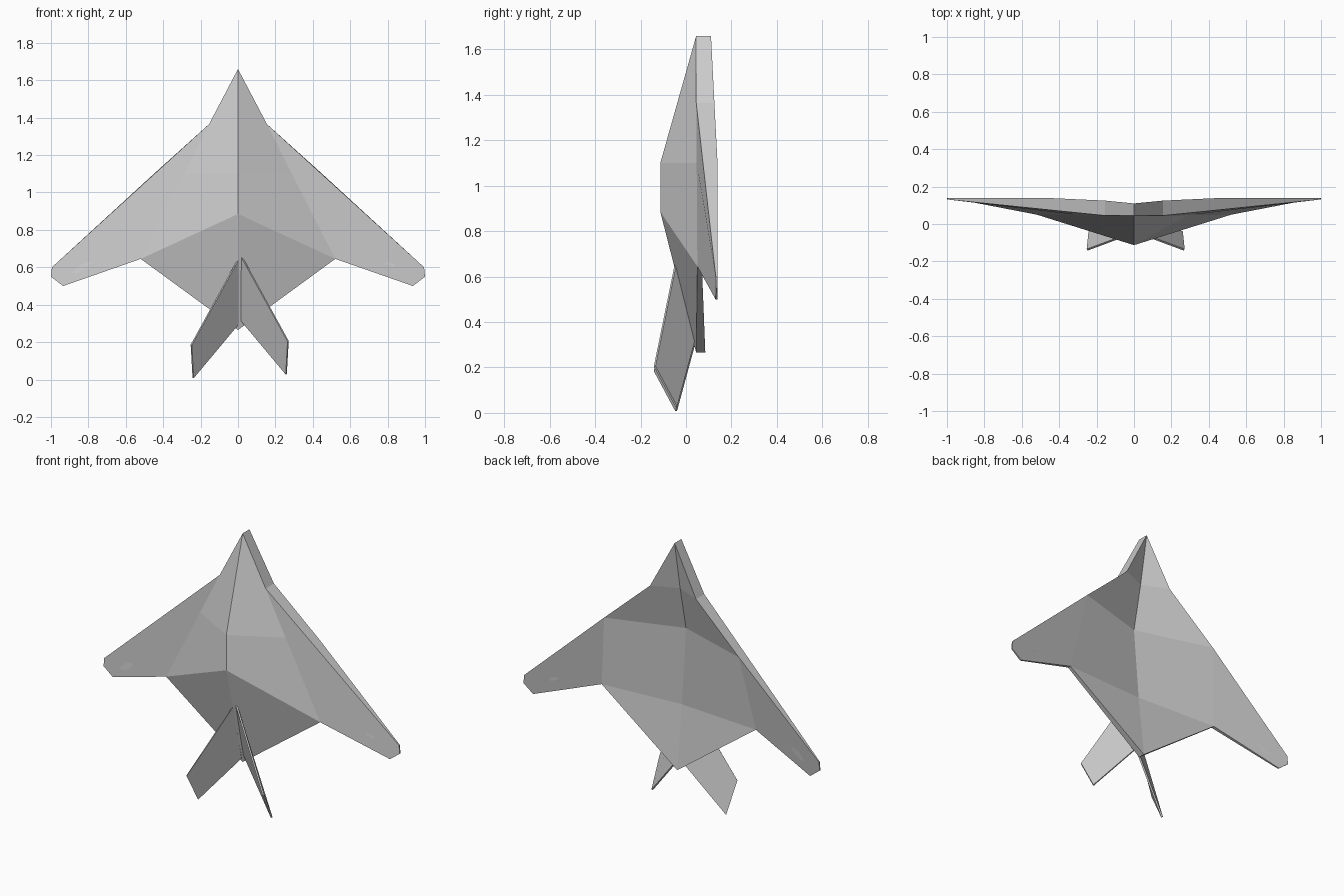
import bpy, bmesh
from mathutils import Vector

if "Cube" in bpy.data.objects:
    bpy.data.objects.remove(bpy.data.objects["Cube"])


def make_object(name, bm):
    mesh = bpy.data.meshes.new(name)
    bm.to_mesh(mesh)
    bm.free()
    obj = bpy.data.objects.new(name, mesh)
    bpy.context.collection.objects.link(obj)
    return obj


# Half hull: named corner points (x, y, z); f = front/upper skin, b = back/lower skin
P = {
    "nose_f": (0, .045, 1.66), "nose_b": (0, .11, 1.66),
    "shoulder_f": (.155, .045, 1.365), "shoulder_b": (.155, .125, 1.365),
    "spine_top": (0, -.113, 1.10), "spine_low": (0, -.113, .885),
    "wing_root_f": (.288, .047, 1.10), "lead_b": (.455, .139, 1.095),
    "notch_f": (.52, .05, .645), "notch_b": (.52, .07, .645),
    "tip1_f": (.995, .131, .60), "tip1_b": (.995, .139, .60),
    "tip2_f": (1, .132, .55), "tip2_b": (1, .139, .55),
    "tip3_f": (.935, .130, .50), "tip3_b": (.935, .139, .50),
    "tail_f": (0, .045, .265), "tail_b": (0, .085, .265),
    "keel_nose": (0, .057, 1.365), "keel_mid": (0, 0, 1.10), "keel_low": (0, .04, .65),
}
FACES = [
    # faceted upper skin
    "nose_f shoulder_f wing_root_f spine_top",
    "spine_top wing_root_f notch_f spine_low",
    "spine_low notch_f tail_f",
    "shoulder_f tip1_f tip2_f tip3_f notch_f wing_root_f",
    # hollowed underside
    "nose_b keel_nose shoulder_b",
    "shoulder_b keel_nose keel_mid lead_b",
    "lead_b keel_mid keel_low notch_b",
    "notch_b keel_low tail_b",
    "lead_b notch_b tip3_b tip2_b tip1_b",
    # rim
    "nose_f nose_b shoulder_b shoulder_f",
    "shoulder_f shoulder_b lead_b tip1_b tip1_f",
    "tip1_f tip1_b tip2_b tip2_f",
    "tip2_f tip2_b tip3_b tip3_f",
    "tip3_f tip3_b notch_b notch_f",
    "notch_f notch_b tail_b tail_f",
]

# Full hull, both halves welded on the centre line
bm = bmesh.new()
for side in (1, -1):
    verts = {k: bm.verts.new((side * x, y, z)) for k, (x, y, z) in P.items()}
    for face in FACES:
        bm.faces.new([verts[k] for k in face.split()])
bmesh.ops.remove_doubles(bm, verts=bm.verts, dist=.0005)
bmesh.ops.recalc_face_normals(bm, faces=bm.faces)
make_object("aircraft_hull", bm)


# Swept V-tail fins: thin plates, the right one set slightly higher and outward
def tail_fin(name, side, shift):
    outline = [(0, -.045, .64), (.25, -.138, .185), (.24, -.043, .008), (0, .035, .295)]
    bm = bmesh.new()
    pts = [Vector((side * x, y, z)) + Vector(shift) for x, y, z in outline]
    bm.faces.new([bm.verts.new(p) for p in pts])
    fin = make_object(name, bm)
    mod = fin.modifiers.new("thickness", "SOLIDIFY")
    mod.thickness = .01
    mod.offset = 0


tail_fin("left_tail_fin", -1, (0, 0, 0))
tail_fin("right_tail_fin", 1, (.018, 0, .02))
